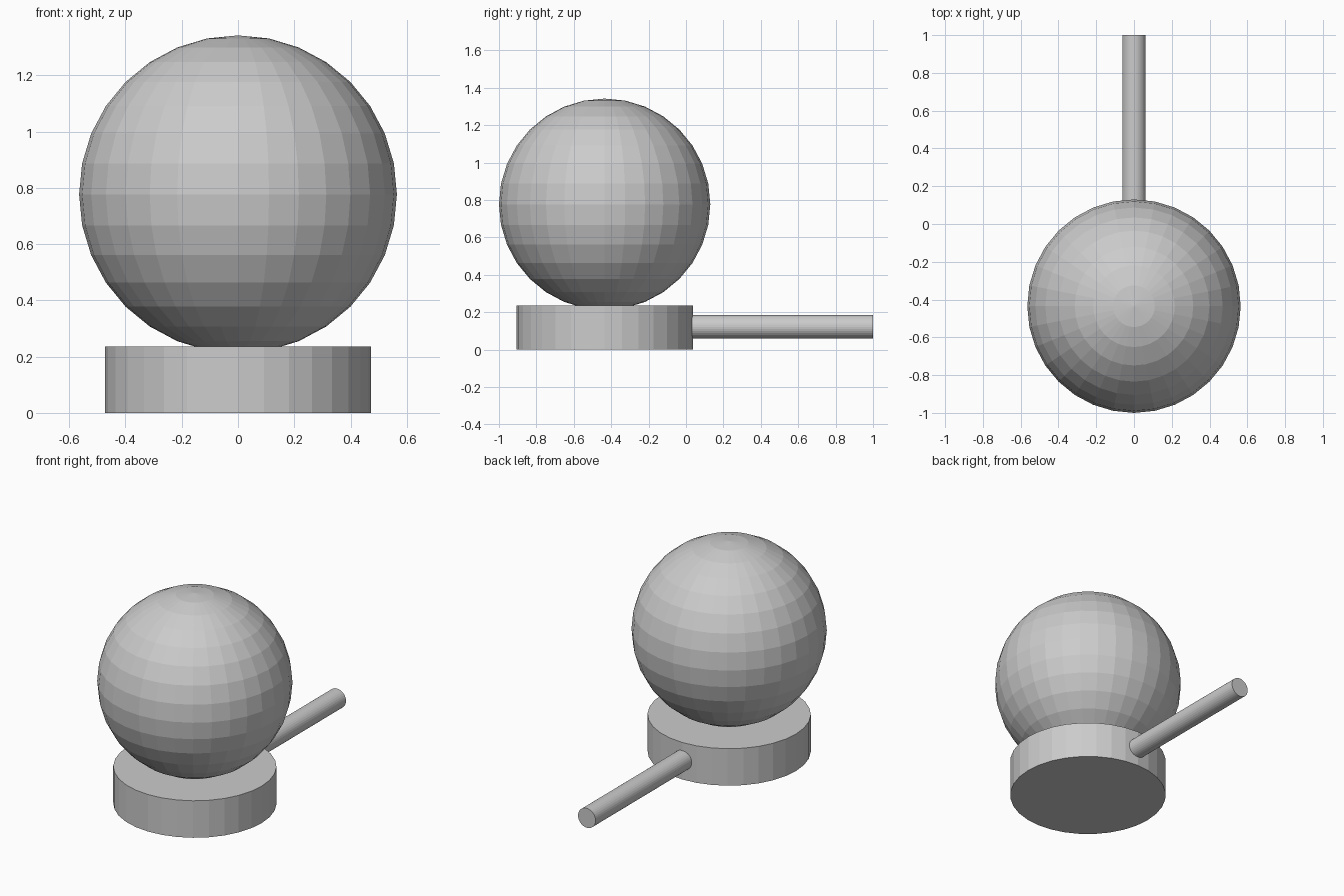
import bpy
from math import pi

if "Cube" in bpy.data.objects:
    bpy.data.objects.remove(bpy.data.objects["Cube"])

CENTER_Y = -0.435


def cylinder(name, radius, length, location, rotation=(0, 0, 0)):
    bpy.ops.mesh.primitive_cylinder_add(vertices=32, radius=radius, depth=length,
                                        location=location, rotation=rotation)
    bpy.context.object.name = name


# Flat round base standing on the ground
cylinder("base", 0.472, 0.236, (0, CENTER_Y, 0.118))

# Faceted ball, sunk slightly into the base
bpy.ops.mesh.primitive_uv_sphere_add(segments=32, ring_count=16, radius=0.565,
                                     location=(0, CENTER_Y, 0.777))
bpy.context.object.name = "ball"

# Horizontal rod leaving the back of the base
rod_start, rod_end = 0.0, 1.0
cylinder("rod", 0.062, rod_end - rod_start,
         (0, (rod_start + rod_end) / 2, 0.122), (pi / 2, 0, 0))
